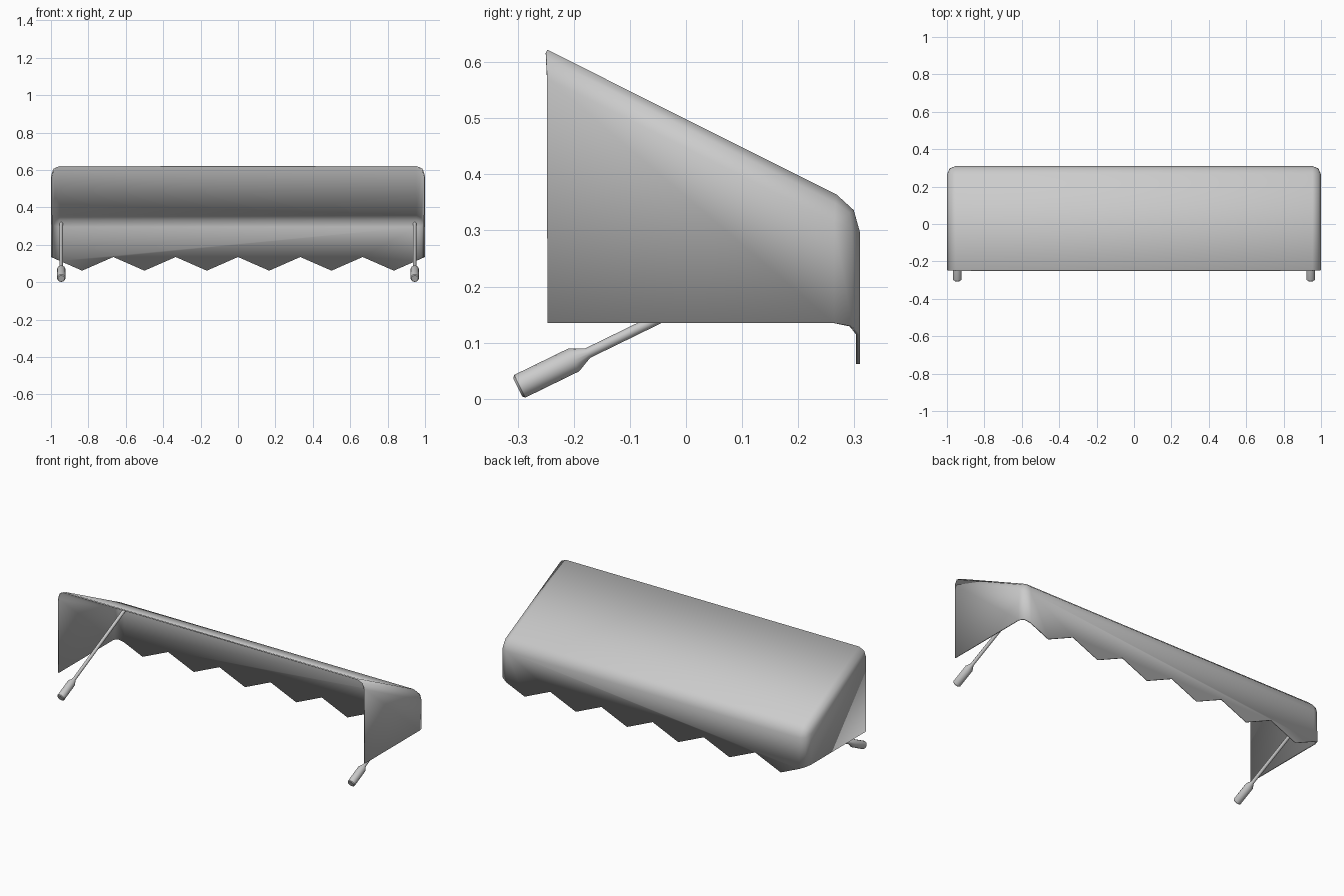
import bpy, bmesh, math
from mathutils import Vector

if "Cube" in bpy.data.objects:
    bpy.data.objects.remove(bpy.data.objects["Cube"])

BACK, FRONT = -0.247, 0.31
HIGH, LOW = 0.622, 0.343          # roof height at the back and at the front
HEM, POINT = 0.135, 0.062         # valance zigzag heights


def finish(bm, name, angle):
    mesh = bpy.data.meshes.new(name)
    bm.to_mesh(mesh)
    bm.free()
    obj = bpy.data.objects.new(name, mesh)
    bpy.context.collection.objects.link(obj)
    bpy.ops.object.select_all(action='DESELECT')
    obj.select_set(True)
    bpy.context.view_layer.objects.active = obj
    bpy.ops.object.shade_smooth_by_angle(angle=math.radians(angle))
    return obj


# Canopy: sloped roof, two cheeks and a zigzag valance, open at back and below
bm = bmesh.new()
back_l, back_r = bm.verts.new((-1, BACK, HIGH)), bm.verts.new((1, BACK, HIGH))
front_l, front_r = bm.verts.new((-1, FRONT, LOW)), bm.verts.new((1, FRONT, LOW))
foot_l, foot_r = bm.verts.new((-1, BACK, HEM)), bm.verts.new((1, BACK, HEM))
hem = [bm.verts.new((-1 + i / 6, FRONT, POINT if i % 2 else HEM)) for i in range(13)]
bm.faces.new((back_l, back_r, front_r, front_l))
bm.faces.new([front_l, front_r] + hem[::-1])
bm.faces.new((back_l, front_l, hem[0], foot_l))
bm.faces.new((back_r, foot_r, hem[-1], front_r))
bmesh.ops.recalc_face_normals(bm, faces=bm.faces[:])
bm.faces.ensure_lookup_table()
if bm.faces[0].normal.z < 0:
    bmesh.ops.reverse_faces(bm, faces=bm.faces[:])
folds = [e for e in bm.edges if len(e.link_faces) == 2]
bmesh.ops.bevel(bm, geom=folds, offset=0.046, offset_type='OFFSET', segments=2,
                profile=0.5, affect='EDGES')
canopy = finish(bm, "canopy", 50)
cloth = canopy.modifiers.new("cloth_thickness", 'SOLIDIFY')
cloth.thickness = 0.007
cloth.offset = -1

# Support arms: turned profile (distance along arm, radius), thick grip at the low end
PROFILE = [(0, 0.018), (0.004, 0.0225), (0.111, 0.0225), (0.139, 0.0095), (0.671, 0.0095)]
SIDES = 16
tilt = math.radians(26)
axis = Vector((0, math.cos(tilt), math.sin(tilt)))
across = Vector((0, -math.sin(tilt), math.cos(tilt)))


def support_arm(name, x):
    bm = bmesh.new()
    start = Vector((x, -0.3, 0.0205))
    rings = []
    for d, r in PROFILE:
        ring = []
        for i in range(SIDES):
            a = math.tau * i / SIDES
            ring.append(bm.verts.new(start + axis * d + across * (r * math.cos(a))
                                     + Vector((r * math.sin(a), 0, 0))))
        rings.append(ring)
    for a, b in zip(rings, rings[1:]):
        for i in range(SIDES):
            j = (i + 1) % SIDES
            bm.faces.new((a[i], a[j], b[j], b[i]))
    bm.faces.new(rings[0])
    bm.faces.new(rings[-1])
    bmesh.ops.recalc_face_normals(bm, faces=bm.faces[:])
    finish(bm, name, 35)


support_arm("left_support_arm", -0.945)
support_arm("right_support_arm", 0.945)
